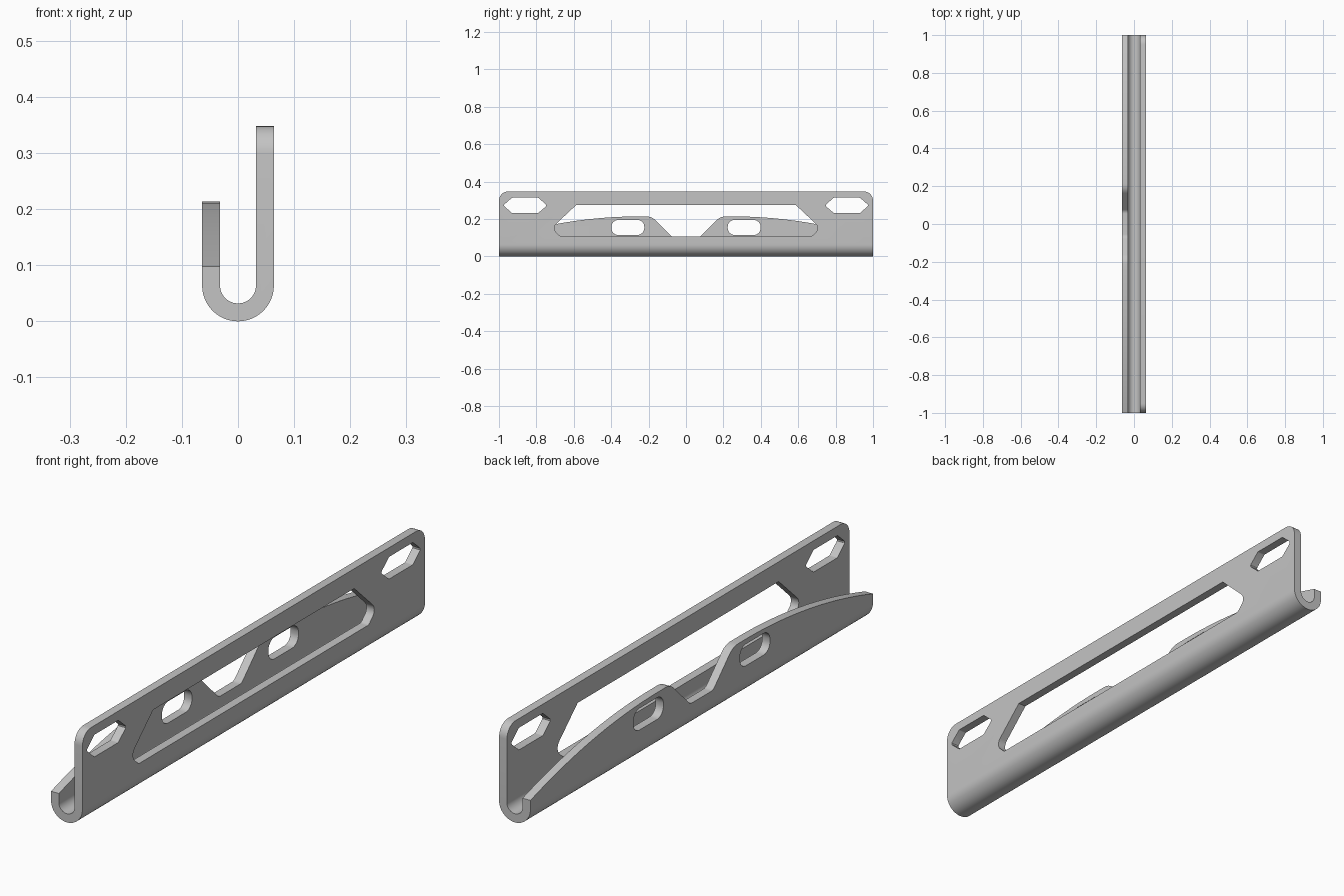
import bpy, bmesh, math
from mathutils import Vector

if "Cube" in bpy.data.objects:
    bpy.data.objects.remove(bpy.data.objects["Cube"], do_unlink=True)

OUT, INN = 0.064, 0.032          # outer and inner bend radius
TALL, SHORT, END = 0.348, 0.214, 0.098

grey = bpy.data.materials.new("plain grey")
grey.use_nodes = True
colour = (0.55, 0.55, 0.55, 1)
grey.diffuse_color = colour
grey.node_tree.nodes["Principled BSDF"].inputs["Base Color"].default_value = colour


def add_object(name, bm):
    bmesh.ops.recalc_face_normals(bm, faces=bm.faces[:])
    mesh = bpy.data.meshes.new(name)
    bm.to_mesh(mesh)
    bm.free()
    obj = bpy.data.objects.new(name, mesh)
    bpy.context.collection.objects.link(obj)
    mesh.materials.append(grey)
    return obj


def prism(points, offset):
    """Extrude a closed loop of 3D points along an offset."""
    bm = bmesh.new()
    face = bm.faces.new([bm.verts.new(p) for p in points])
    result = bmesh.ops.extrude_face_region(bm, geom=[face])
    moved = [g for g in result["geom"] if isinstance(g, bmesh.types.BMVert)]
    bmesh.ops.translate(bm, verts=moved, vec=offset)
    return bm


def rounded(corners, steps=6):
    """Fillet a closed 2D outline given as (y, z, radius)."""
    out = []
    for i, (y, z, r) in enumerate(corners):
        p = Vector((y, z))
        if r == 0:
            out.append(p)
            continue
        a = (Vector(corners[i - 1][:2]) - p).normalized()
        b = (Vector(corners[(i + 1) % len(corners)][:2]) - p).normalized()
        half = a.angle(b) / 2
        centre = p + (a + b).normalized() * r / math.sin(half)
        start = p + a * r / math.tan(half) - centre
        end = p + b * r / math.tan(half) - centre
        for k in range(steps + 1):
            t = k / steps
            out.append(centre + (start * (1 - t) + end * t).normalized() * r)
    return out


# Hooked strip: J profile extruded along its length
arc = [math.pi + math.pi * i / 24 for i in range(25)]
ring = lambda r: [(r * math.cos(a), OUT + r * math.sin(a)) for a in arc]
profile = ([(-OUT, 0.25)] + ring(OUT) + [(OUT, TALL), (INN, TALL)]
           + ring(INN)[::-1] + [(-INN, 0.25)])
bm = prism([(x, -1, z) for x, z in profile], (0, 2, 0))

# Rounded upper corners of the tall wall
corners = [e for e in bm.edges
           if all(v.co.z > TALL - 0.001 for v in e.verts)
           and abs(e.verts[0].co.y - e.verts[1].co.y) < 0.001]
bmesh.ops.bevel(bm, geom=corners, offset=0.05, segments=8, profile=0.5, affect='EDGES')
bracket = add_object("hooked_bracket", bm)


def cut(name, outline, x0):
    cutter = add_object(name, prism([(x0, y, z) for y, z in outline], (0.1, 0, 0)))
    cutter.hide_render = True
    mod = bracket.modifiers.new(name, 'BOOLEAN')
    mod.operation = 'DIFFERENCE'
    mod.solver = 'EXACT'
    mod.object = cutter
    bpy.context.view_layer.objects.active = bracket
    bpy.ops.object.modifier_apply(modifier=name)
    bpy.data.objects.remove(cutter, do_unlink=True)


def mirrored(half):
    return half + [(-y, z, r) for y, z, r in reversed(half)]


# Arched upper edge of the short wall with a central notch
arch = []
for i in range(25):
    y = 1.03 - 0.78 * i / 24
    arch.append((y, SHORT - (SHORT - END) * ((y - 0.25) / 0.75) ** 2, 0))
crest = [(1.03, 0.3, 0)] + arch + [(0.183, SHORT, 0.07), (0.067, END, 0.03)]
cut("crest_cutter", rounded(mirrored(crest)), -0.11)

# Long window in the tall wall
window = [(0.587, 0.275, 0), (0.718, 0.152, 0.03), (0.672, 0.108, 0.02)]
cut("window_cutter", rounded(mirrored(window)), 0)

for side in (-1, 1):
    # Pointed mounting hole in the tall wall
    hole = [(-0.117, 0, 0.008), (-0.07, 0.041, 0.008), (0.07, 0.041, 0.008),
            (0.117, 0, 0.008), (0.07, -0.041, 0.008), (-0.07, -0.041, 0.008)]
    cut("hole_cutter", [(y + side * 0.86, z + 0.273) for y, z in rounded(hole, 3)], 0)
    # Rounded slot in the short wall
    slot = [(sy * 0.088, sz * 0.04, 0.036)
            for sy, sz in ((-1, -1), (1, -1), (1, 1), (-1, 1))]
    cut("slot_cutter", [(y + side * 0.311, z + 0.155) for y, z in rounded(slot)], -0.11)

# Smooth bends, crisp edges
bpy.ops.object.select_all(action='DESELECT')
bracket.select_set(True)
bpy.context.view_layer.objects.active = bracket
bpy.ops.object.shade_smooth_by_angle(angle=math.radians(30))
